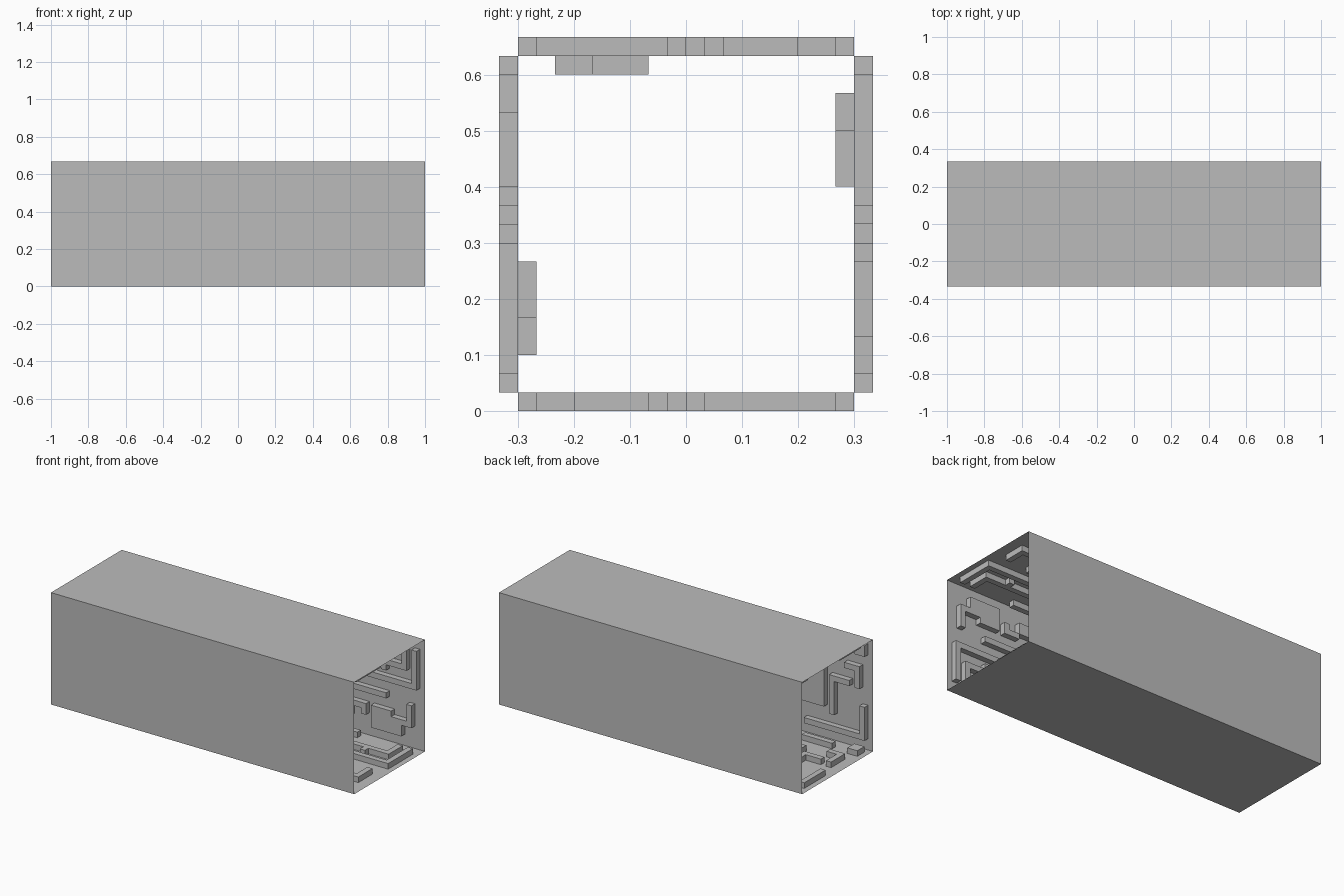
import bpy, bmesh, math
from mathutils import Matrix, Vector

cube = bpy.data.objects.get("Cube")
if cube:
    bpy.data.objects.remove(cube)

CELL = 1 / 30            # relief grid step
HALF = 1 / 3             # half the corridor width
LENGTH, WIDTH = 60, 20   # wall size in cells

grey = bpy.data.materials.new("wall_grey")
grey.use_nodes = True
grey.diffuse_color = (0.5, 0.5, 0.5, 1)
grey.node_tree.nodes["Principled BSDF"].inputs["Base Color"].default_value = (0.5, 0.5, 0.5, 1)

# Raised strips as (start, end, low, high) cells, measured from the right end
RIGHT_END = [
    (1, 2, 2, 9), (2, 15, 8, 9),                                  # outer corner strip
    (3, 4, 2, 6), (4, 16, 5, 6), (7, 8, 6, 7),                    # inner corner strip
    (7, 19, 11, 12), (12, 20, 1, 2),                              # straight strips
    (2, 3, 12, 16), (3, 4, 15, 16), (4, 6, 15, 18), (6, 10, 14, 18),  # hooked plate
    (11, 12, 14, 16), (12, 14, 14, 15), (14, 18, 15, 17),
]
MIDDLE = [
    (18, 19, 12, 16), (19, 24, 15, 16), (21, 30, 9, 10), (23, 24, 3, 9),
    (26, 34, 3, 8), (26, 40, 18, 19), (28, 36, 12, 15), (33, 42, 10, 11),
    (38, 39, 4, 10), (39, 44, 4, 5), (40, 43, 13, 16),
]
# Strips measured from the left end
LEFT_END = [
    (1, 2, 2, 8), (2, 13, 2, 3),
    (1, 3, 17, 19), (2, 3, 11, 15), (3, 5, 14, 15),
    (7, 8, 5, 12), (4, 7, 11, 12), (9, 15, 6, 14), (6, 12, 17, 18),
]
STRIPS = RIGHT_END + MIDDLE + [(LENGTH - b, LENGTH - a, c, d) for a, b, c, d in LEFT_END]
SECOND_LAYER = [(26, 30, 3, 5), (28, 34, 5, 8)]


def point(u, s, level):
    """Grid position on the front wall, relative to the corridor axis."""
    return Vector((1 - u * CELL, level * CELL - HALF, s * CELL - HALF))


def make_object(name, bm, turn):
    mesh = bpy.data.meshes.new(name)
    bm.to_mesh(mesh)
    bm.free()
    mesh.materials.append(grey)
    mesh.transform(Matrix.Translation((0, 0, HALF)) @ Matrix.Rotation(-turn * math.pi / 2, 4, 'X'))
    obj = bpy.data.objects.new(name, mesh)
    bpy.context.scene.collection.objects.link(obj)
    return obj


def relief(rects, level):
    """Extrude the union of grid rectangles into clean flat-topped strips."""
    cells = {(u, s) for a, b, c, d in rects for u in range(a, b) for s in range(c, d)}
    bm = bmesh.new()
    for u, s in cells:
        corners = [(u, s), (u + 1, s), (u + 1, s + 1), (u, s + 1)]
        bm.faces.new([bm.verts.new(point(*c, level + 1)) for c in corners])
        neighbours = [(u, s - 1), (u + 1, s), (u, s + 1), (u - 1, s)]
        for i, n in enumerate(neighbours):
            if n not in cells:
                p, q = corners[i], corners[(i + 1) % 4]
                bm.faces.new([bm.verts.new(v) for v in
                              (point(*q, level + 1), point(*p, level + 1), point(*p, level), point(*q, level))])
    bmesh.ops.remove_doubles(bm, verts=bm.verts, dist=CELL / 10)
    bmesh.ops.dissolve_limit(bm, angle_limit=0.02, verts=bm.verts, edges=bm.edges)
    for f in bm.faces:
        f.normal_update()
    # Tops must face the corridor axis
    if any(f.normal.y < -0.5 for f in bm.faces):
        bmesh.ops.reverse_faces(bm, faces=bm.faces)
    return bm


# Four walls, each a flat sheet with the same relief turned about the axis
for turn, side in enumerate(["front_wall", "ceiling", "back_wall", "floor"]):
    sheet = bmesh.new()
    sheet.faces.new([sheet.verts.new(point(u, s, 0)) for u, s in
                     ((0, 0), (0, WIDTH), (LENGTH, WIDTH), (LENGTH, 0))])
    sheet.normal_update()
    if sheet.faces[:][0].normal.y > 0:
        bmesh.ops.reverse_faces(sheet, faces=sheet.faces)
    make_object(side, sheet, turn)
    make_object(side + "_strips", relief(STRIPS, 0), turn)
    if side != "floor":
        make_object(side + "_upper_plate", relief(SECOND_LAYER, 1), turn)
